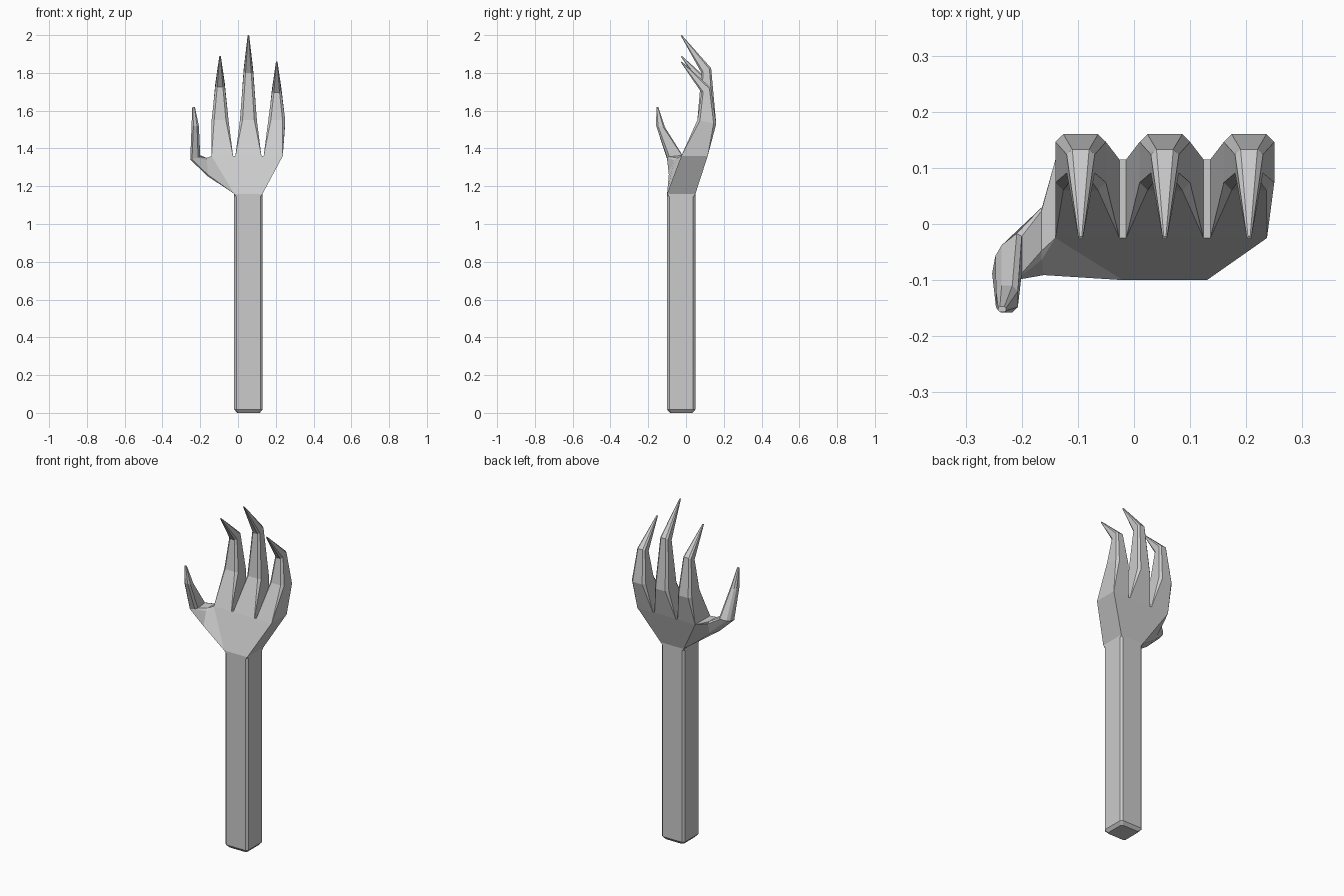
import bpy, bmesh
from mathutils import Vector

if "Cube" in bpy.data.objects:
    bpy.data.objects.remove(bpy.data.objects["Cube"])

bm = bmesh.new()


def ring(corners, c):
    """Chamfered four-sided section (8 points)."""
    p = [Vector(q) for q in corners]
    out = []
    for i in range(4):
        for j in (i - 1, (i + 1) % 4):
            d = p[j] - p[i]
            out.append(p[i] + d.normalized() * min(c, d.length * 0.28))
    return [bm.verts.new(q) for q in out]


def loft(sections, cap_start=False, cap_end=False):
    rings = [ring(q, c) for q, c in sections]
    for a, b in zip(rings, rings[1:]):
        for i in range(8):
            j = (i + 1) % 8
            bm.faces.new((a[i], a[j], b[j], b[i]))
    if cap_start:
        bm.faces.new(rings[0])
    if cap_end:
        bm.faces.new(rings[-1])


def quad(x0, x1, yf, yb, zf, zb):
    return [(x0, yf, zf), (x1, yf, zf), (x1, yb, zb), (x0, yb, zb)]


def face(points):
    bm.faces.new([bm.verts.new(p) for p in points])


# forearm handle
def square(inset, z):
    return quad(-0.02 + inset, 0.13 - inset, -0.1 + inset, 0.05 - inset, z, z)


loft([(square(0.015, 0), 0.01), (square(0, 0.018), 0.012),
      (square(0, 1.145), 0.012), (square(0, 1.16), 0)], cap_start=True)

# palm
wrist = square(0, 1.16)
xs = [-0.14, -0.026, -0.014, 0.124, 0.136, 0.237]
YF, YB, ZP = -0.025, 0.115, 1.36
front = [(x, YF, ZP) for x in xs]
back = [(x, YB, ZP) for x in xs]
face([wrist[0], wrist[1]] + front[::-1])
face([wrist[3], wrist[2]] + back[::-1])
face([wrist[1], wrist[2], back[5], front[5]])
for i in (1, 3):
    face([front[i], front[i + 1], back[i + 1], back[i]])

# fingers: index of palm edge, centre, joint height, tip height
for i, cx, joint, tip in ((0, -0.095, 1.75, 1.89), (2, 0.055, 1.825, 2.0),
                          (4, 0.205, 1.72, 1.86)):
    loft([(quad(xs[i], xs[i + 1], YF, YB, ZP, ZP), 0),
          (quad(cx - 0.045, cx + 0.045, 0.06, 0.16, 1.55, 1.53), 0.014),
          (quad(cx - 0.025, cx + 0.025, 0.082, 0.133, joint - 0.025, joint), 0.01),
          (quad(cx - 0.004, cx + 0.004, -0.027, -0.022, tip - 0.004, tip), 0.002)],
         cap_end=True)

# thumb: grows from the open side of the palm and bends upwards
loft([([wrist[0], front[0], back[0], wrist[3]], 0),
      ([(-0.16, -0.095, 1.25), (-0.165, -0.06, 1.35),
        (-0.165, 0.035, 1.35), (-0.155, 0.0, 1.265)], 0.012),
      ([(-0.255, -0.1, 1.34), (-0.2, -0.1, 1.355),
        (-0.2, -0.01, 1.365), (-0.245, -0.045, 1.345)], 0.012),
      (quad(-0.246, -0.207, -0.158, -0.11, 1.52, 1.51), 0.01),
      (quad(-0.242, -0.228, -0.157, -0.147, 1.62, 1.62), 0.003)], cap_end=True)

bmesh.ops.remove_doubles(bm, verts=bm.verts, dist=0.0005)
bmesh.ops.recalc_face_normals(bm, faces=bm.faces)
mesh = bpy.data.meshes.new("clawed_hand")
bm.to_mesh(mesh)
bm.free()
bpy.context.collection.objects.link(bpy.data.objects.new("clawed_hand", mesh))
